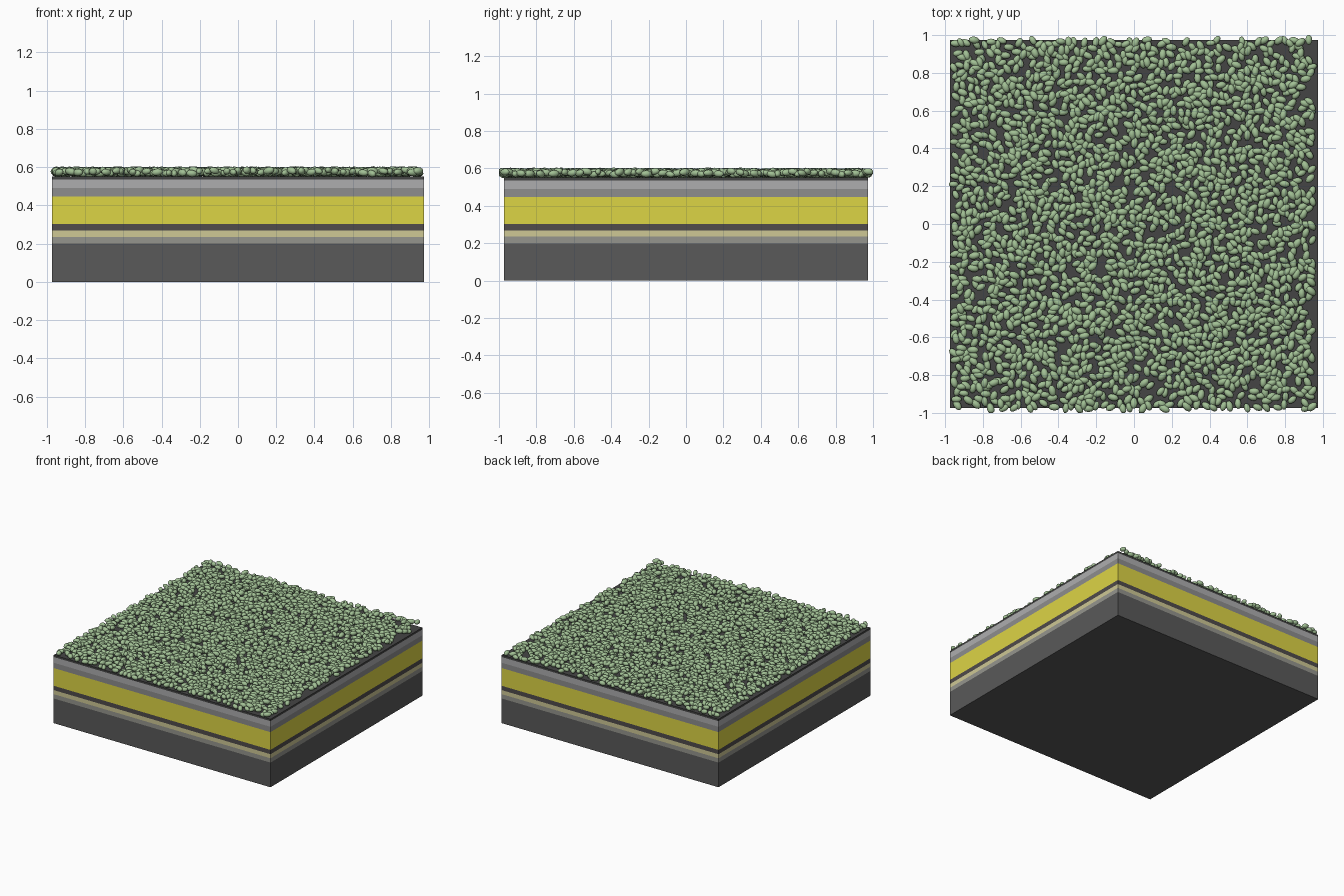
import bpy, bmesh, math, random
from mathutils import Matrix, Vector, Euler

if "Cube" in bpy.data.objects:
    bpy.data.objects.remove(bpy.data.objects["Cube"])

random.seed(7)
HALF = 0.973


def material(name, rgb):
    m = bpy.data.materials.new(name)
    m.diffuse_color = (*rgb, 1)
    m.use_nodes = True
    m.node_tree.nodes["Principled BSDF"].inputs["Base Color"].default_value = m.diffuse_color
    return m


def slab(name, z0, z1, rgb):
    bm = bmesh.new()
    bmesh.ops.create_cube(bm, size=1, matrix=Matrix.Translation((0, 0, (z0 + z1) / 2))
                          @ Matrix.Diagonal((2 * HALF, 2 * HALF, z1 - z0, 1)))
    me = bpy.data.meshes.new(name)
    bm.to_mesh(me)
    bm.free()
    me.materials.append(material(name + "_colour", rgb))
    bpy.context.collection.objects.link(bpy.data.objects.new(name, me))


# Stacked roof build-up, bottom to top
layers = [
    ("structural_deck", 0.200, (0.10, 0.10, 0.10)),
    ("levelling_screed", 0.235, (0.30, 0.30, 0.27)),
    ("bedding_layer", 0.268, (0.62, 0.58, 0.30)),
    ("vapour_barrier", 0.303, (0.08, 0.07, 0.07)),
    ("insulation", 0.447, (0.72, 0.66, 0.06)),
    ("drainage_layer", 0.490, (0.27, 0.27, 0.27)),
    ("filter_layer", 0.536, (0.42, 0.42, 0.43)),
    ("growing_medium", 0.552, (0.06, 0.06, 0.06)),
]
z = 0
for name, top, rgb in layers:
    slab(name, z, top, rgb)
    z = top

# Template leaf: a small unit sphere
bm = bmesh.new()
bmesh.ops.create_icosphere(bm, subdivisions=2, radius=1)
leaf_verts = [v.co.copy() for v in bm.verts]
leaf_faces = [[v.index for v in f.verts] for f in bm.faces]
bm.free()

# Leaf positions: random, kept slightly apart with a grid lookup
SPACING = 0.024
cells, spots = {}, []
while len(spots) < 2350:
    x, y = random.uniform(-0.955, 0.945), random.uniform(-0.978, 0.978)
    cx, cy = math.floor(x / SPACING), math.floor(y / SPACING)
    near = [p for i in (-1, 0, 1) for j in (-1, 0, 1) for p in cells.get((cx + i, cy + j), [])]
    if all(math.hypot(x - p[0], y - p[1]) > SPACING for p in near):
        cells.setdefault((cx, cy), []).append((x, y))
        spots.append((x, y))

# Ground cover: plump leaves scattered over the top
verts, faces = [], []
for x, y in spots:
    s = random.uniform(0.9, 1.1)
    rot = Euler((0, random.uniform(-0.3, 0.3), random.uniform(0, math.pi))).to_matrix()
    centre = Vector((x, y, random.uniform(0.567, 0.585)))
    base = len(verts)
    for v in leaf_verts:
        p = centre + rot @ Vector((v.x * 0.029 * s, v.y * 0.018 * s, v.z * 0.018 * s))
        p.x = max(-0.98, min(0.98, p.x))
        p.y = max(-1.0, min(1.0, p.y))
        verts.append(p)
    faces += [[base + i for i in f] for f in leaf_faces]
me = bpy.data.meshes.new("ground_cover")
me.from_pydata(verts, [], faces)
me.polygons.foreach_set("use_smooth", [True] * len(me.polygons))
me.materials.append(material("leaf_green", (0.36, 0.53, 0.30)))
bpy.context.collection.objects.link(bpy.data.objects.new("ground_cover", me))
